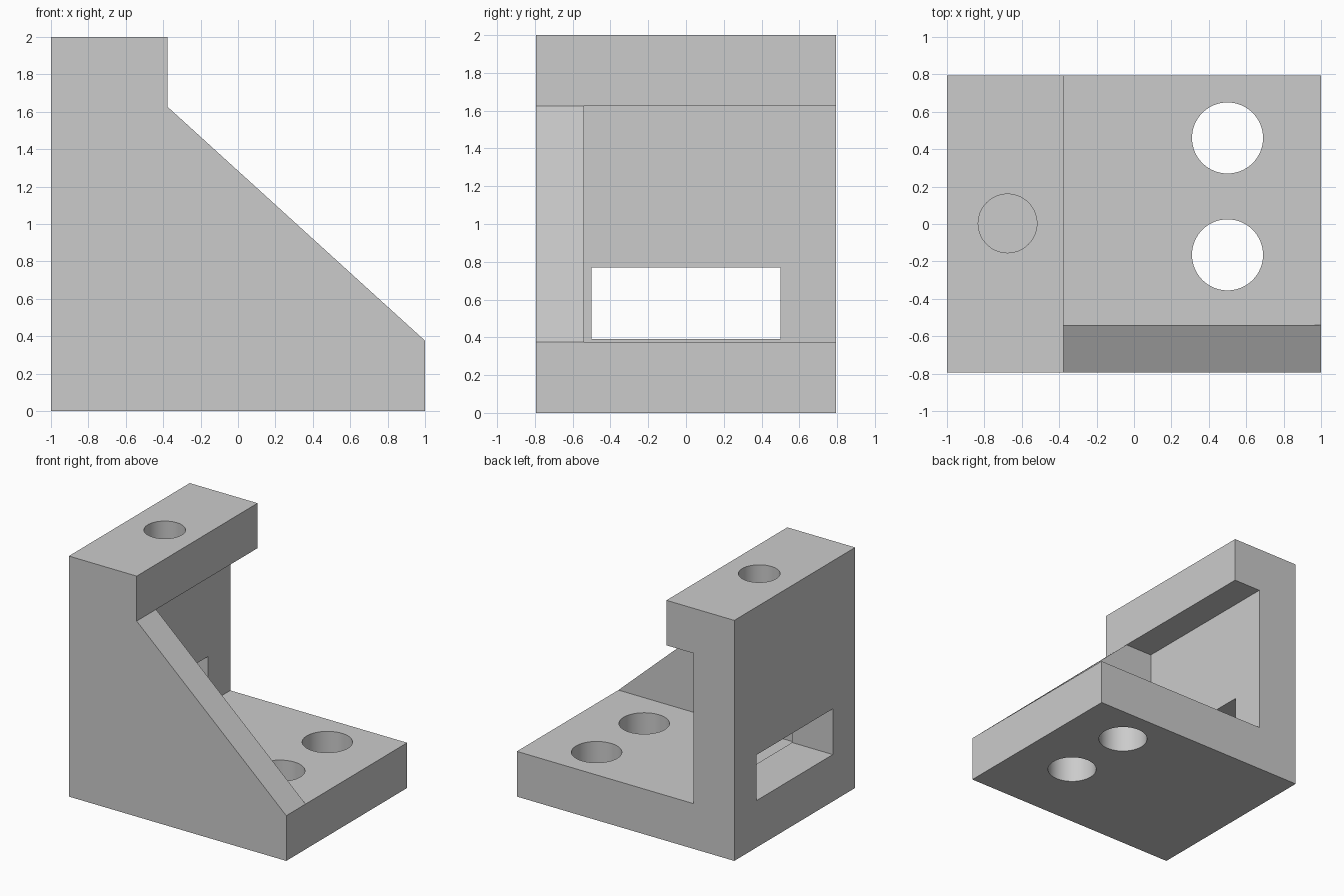
import bpy, bmesh, math

cube = bpy.data.objects.get("Cube")
if cube:
    bpy.data.objects.remove(cube, do_unlink=True)

grey = bpy.data.materials.new("plain_grey")
grey.use_nodes = True
colour = (0.6, 0.6, 0.6, 1)
grey.diffuse_color = colour
grey.node_tree.nodes["Principled BSDF"].inputs["Base Color"].default_value = colour

HALF = 0.794     # half depth of the bracket
BASE = 0.376     # thickness of base, wall and lip
WALL = -0.626    # inner face of the upright wall
LIP = -0.376     # front edge of the top lip
UNDER = 1.626    # underside of the lip
RIB = -0.54      # inner face of the side rib


def extrude(name, points, depth_vector):
    """Solid made by sweeping a flat outline along a vector."""
    bm = bmesh.new()
    face = bm.faces.new([bm.verts.new(p) for p in points])
    swept = bmesh.ops.extrude_face_region(bm, geom=[face])["geom"]
    verts = [g for g in swept if isinstance(g, bmesh.types.BMVert)]
    bmesh.ops.translate(bm, vec=depth_vector, verts=verts)
    bmesh.ops.recalc_face_normals(bm, faces=bm.faces)
    mesh = bpy.data.meshes.new(name)
    bm.to_mesh(mesh)
    bm.free()
    mesh.materials.append(grey)
    obj = bpy.data.objects.new(name, mesh)
    bpy.context.collection.objects.link(obj)
    return obj


def side_profile(name, outline, y0, y1):
    return extrude(name, [(x, y0, z) for x, z in outline], (0, y1 - y0, 0))


def box(name, x, y, z):
    return side_profile(name, [(x[0], z[0]), (x[1], z[0]), (x[1], z[1]), (x[0], z[1])], *y)


def drill(name, x, y, radius, z0, z1, sides=64):
    turn = [2 * math.pi * i / sides for i in range(sides)]
    ring = [(x + radius * math.cos(a), y + radius * math.sin(a), z0) for a in turn]
    return extrude(name, ring, (0, 0, z1 - z0))


# Full block with the sloping rib silhouette
bracket = side_profile("angle_bracket", [
    (-1, 0), (1, 0), (1, BASE), (LIP, UNDER), (LIP, 2), (-1, 2)], -HALF, HALF)

# Pocket behind the rib, wall window, base holes and blind hole in the lip
cutters = [
    box("pocket_cutter", (WALL, 1.2), (RIB, 1), (BASE, UNDER)),
    box("window_cutter", (-1.2, -0.5), (-0.5, 0.5), (0.39, 0.77)),
    drill("front_hole_cutter", 0.5, -0.165, 0.19, -0.2, 0.6),
    drill("back_hole_cutter", 0.5, 0.46, 0.19, -0.2, 0.6),
    drill("lip_hole_cutter", -0.676, 0.003, 0.157, 1.7, 2.2),
]

bpy.context.view_layer.objects.active = bracket
for cutter in cutters:
    mod = bracket.modifiers.new(cutter.name, "BOOLEAN")
    mod.operation = "DIFFERENCE"
    mod.solver = "EXACT"
    mod.object = cutter
    bpy.ops.object.modifier_apply(modifier=mod.name)
    bpy.data.objects.remove(cutter, do_unlink=True)

# Smooth hole walls, crisp edges elsewhere
bpy.ops.object.select_all(action="DESELECT")
bracket.select_set(True)
bpy.ops.object.shade_smooth_by_angle(angle=math.radians(30))
